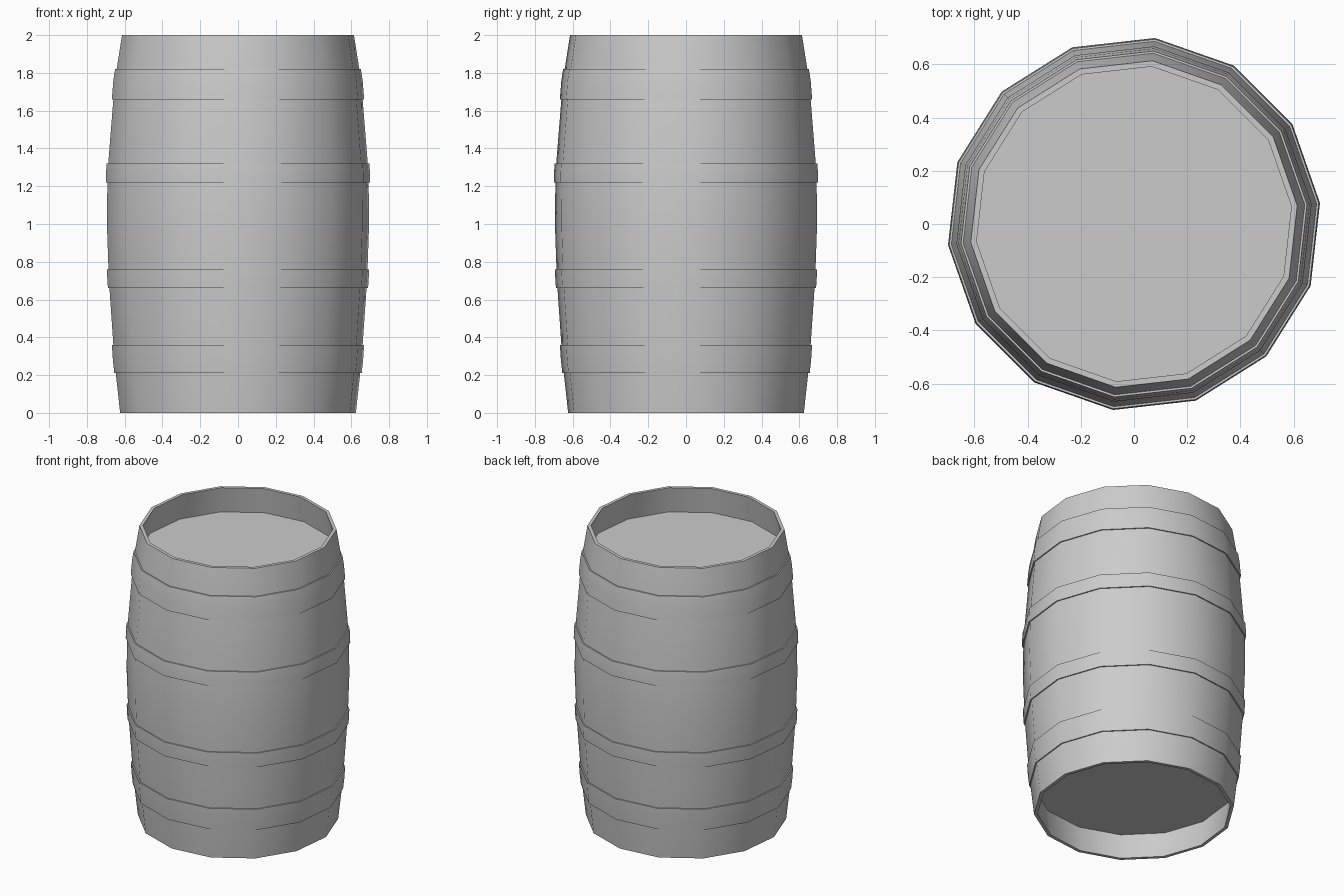
import bpy, bmesh, math

if "Cube" in bpy.data.objects:
    bpy.data.objects.remove(bpy.data.objects["Cube"])

SIDES = 14
TURN = math.pi / 2 / SIDES          # slight twist so no edge lies on an axis
K = 1 / math.cos(TURN)              # silhouette half-width -> corner radius

# Stave outline: (half-width, height)
STAVES = [(0.624, 0.0), (0.654, 0.275), (0.684, 0.71), (0.694, 1.0),
          (0.691, 1.27), (0.652, 1.76), (0.614, 2.0)]


def width_at(z):
    for (r0, z0), (r1, z1) in zip(STAVES, STAVES[1:]):
        if z0 <= z <= z1:
            return r0 + (r1 - r0) * (z - z0) / (z1 - z0)


def revolve(name, profile, closed=False):
    """Spin a profile around z; open profiles get flat end caps."""
    bm = bmesh.new()
    rings = []
    for r, z in profile:
        rings.append([bm.verts.new((r * K * math.cos(TURN + i * math.tau / SIDES),
                                    r * K * math.sin(TURN + i * math.tau / SIDES), z))
                      for i in range(SIDES)])
    pairs = list(zip(rings, rings[1:]))
    if closed:
        pairs.append((rings[-1], rings[0]))
    for a, b in pairs:
        for i in range(SIDES):
            j = (i + 1) % SIDES
            bm.faces.new((a[i], a[j], b[j], b[i]))
    if not closed:
        bm.faces.new(rings[0])
        bm.faces.new(rings[-1])
    bmesh.ops.recalc_face_normals(bm, faces=bm.faces)
    mesh = bpy.data.meshes.new(name)
    bm.to_mesh(mesh)
    bm.free()
    obj = bpy.data.objects.new(name, mesh)
    bpy.context.collection.objects.link(obj)
    bpy.ops.object.select_all(action='DESELECT')
    obj.select_set(True)
    bpy.context.view_layer.objects.active = obj
    bpy.ops.object.shade_smooth_by_angle(angle=math.radians(30))
    return obj


# Barrel body with recessed heads at both ends
RIM = 0.022
LOW, HIGH = 0.18, 1.82
revolve("barrel_body",
        [(width_at(LOW) - RIM, LOW), (STAVES[0][0] - RIM, 0.0)]
        + STAVES
        + [(STAVES[-1][0] - RIM, 2.0), (width_at(HIGH) - RIM, HIGH)])

# Hoops: follow the stave outline, slightly proud of it
PROUD, SUNK = 0.008, 0.006
HOOPS = [("bottom_hoop", (0.21, 0.275, 0.36)),
         ("lower_hoop", (0.66, 0.71, 0.76)),
         ("upper_hoop", (1.22, 1.27, 1.32)),
         ("top_hoop", (1.66, 1.76, 1.82))]
for name, heights in HOOPS:
    outer = [(width_at(z) + PROUD, z) for z in heights]
    inner = [(width_at(z) - SUNK, z) for z in reversed(heights)]
    revolve(name, outer + inner, closed=True)
